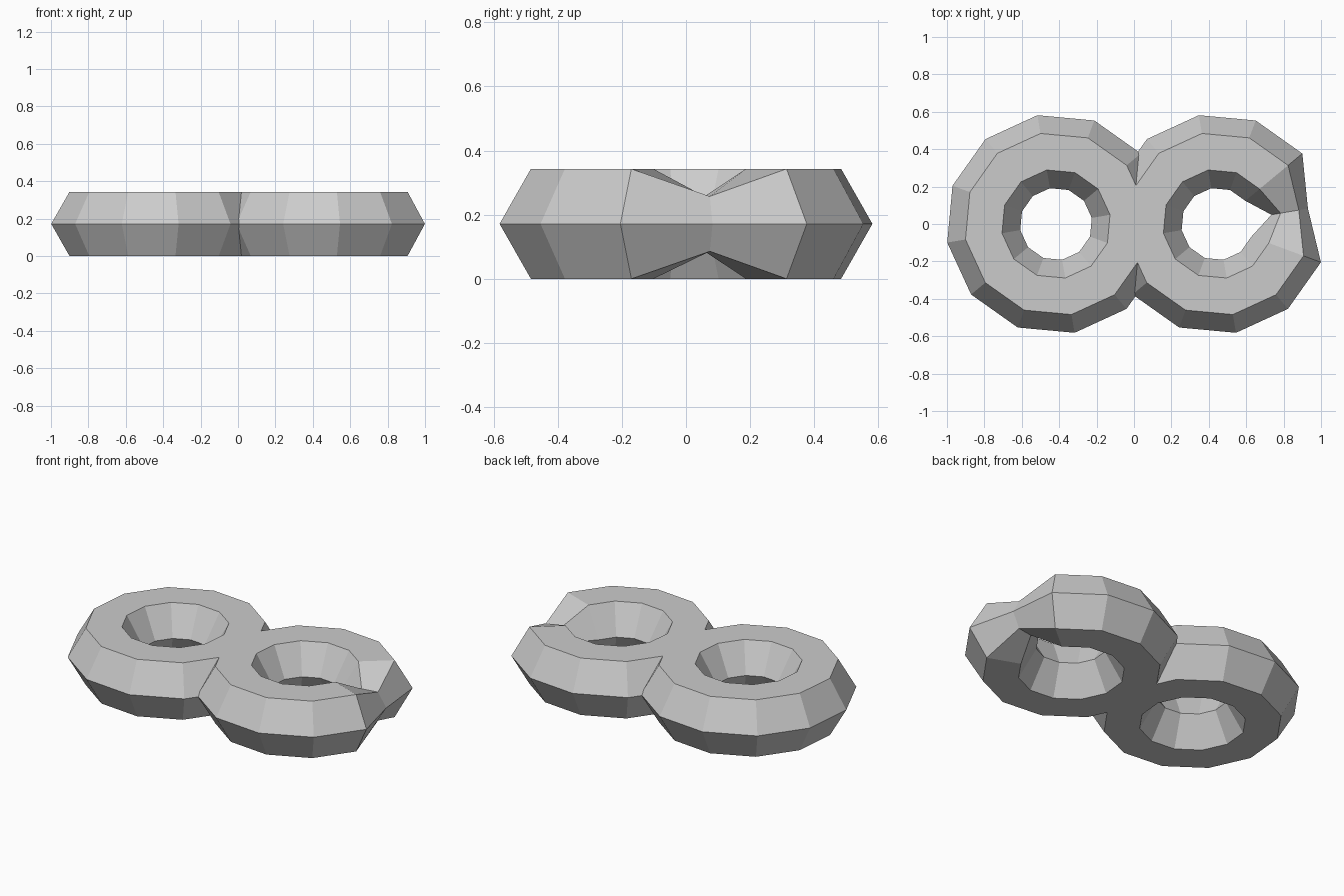
import bpy, bmesh, math

if "Cube" in bpy.data.objects:
    bpy.data.objects.remove(bpy.data.objects["Cube"])

MAJOR, MINOR = 0.392, 0.198      # ring radius and tube radius
SIDES, TUBE = 12, 6              # low-poly ring with a hexagonal tube
TURN = math.radians(9.7)
HEIGHT = MINOR * math.sin(math.pi / 3)

grey = bpy.data.materials.new("light_grey")
grey.diffuse_color = (0.6, 0.6, 0.6, 1)
grey.use_nodes = True
grey.node_tree.nodes["Principled BSDF"].inputs["Base Color"].default_value = grey.diffuse_color


def make_ring(name, cx, pinched=()):
    """Faceted ring; the tube is half as thick at the pinched sections."""
    bm = bmesh.new()
    loops = []
    for i in range(SIDES):
        a = TURN + 2 * math.pi * i / SIDES
        r = MINOR * (0.5 if i in pinched else 1.0)
        loop = []
        for j in range(TUBE):
            b = 2 * math.pi * j / TUBE
            d = MAJOR + r * math.cos(b)
            z = HEIGHT + r * math.sin(b)
            loop.append(bm.verts.new((cx + d * math.cos(a), d * math.sin(a), z)))
        loops.append(loop)
    for i in range(SIDES):
        p, q = loops[i], loops[(i + 1) % SIDES]
        for j in range(TUBE):
            k = (j + 1) % TUBE
            bm.faces.new((p[j], q[j], q[k], p[k]))
    bmesh.ops.recalc_face_normals(bm, faces=bm.faces)
    mesh = bpy.data.meshes.new(name)
    bm.to_mesh(mesh)
    bm.free()
    mesh.materials.append(grey)
    obj = bpy.data.objects.new(name, mesh)
    bpy.context.collection.objects.link(obj)
    return obj


# Left ring, fused with the right ring that has one pinched section
rings = make_ring("double_ring", -0.417)
right = make_ring("right_ring_helper", 0.446, pinched=(0,))
union = rings.modifiers.new("fuse", 'BOOLEAN')
union.operation = 'UNION'
union.solver = 'EXACT'
union.object = right
bpy.context.view_layer.objects.active = rings
rings.select_set(True)
bpy.ops.object.modifier_apply(modifier=union.name)
bpy.data.objects.remove(right)
